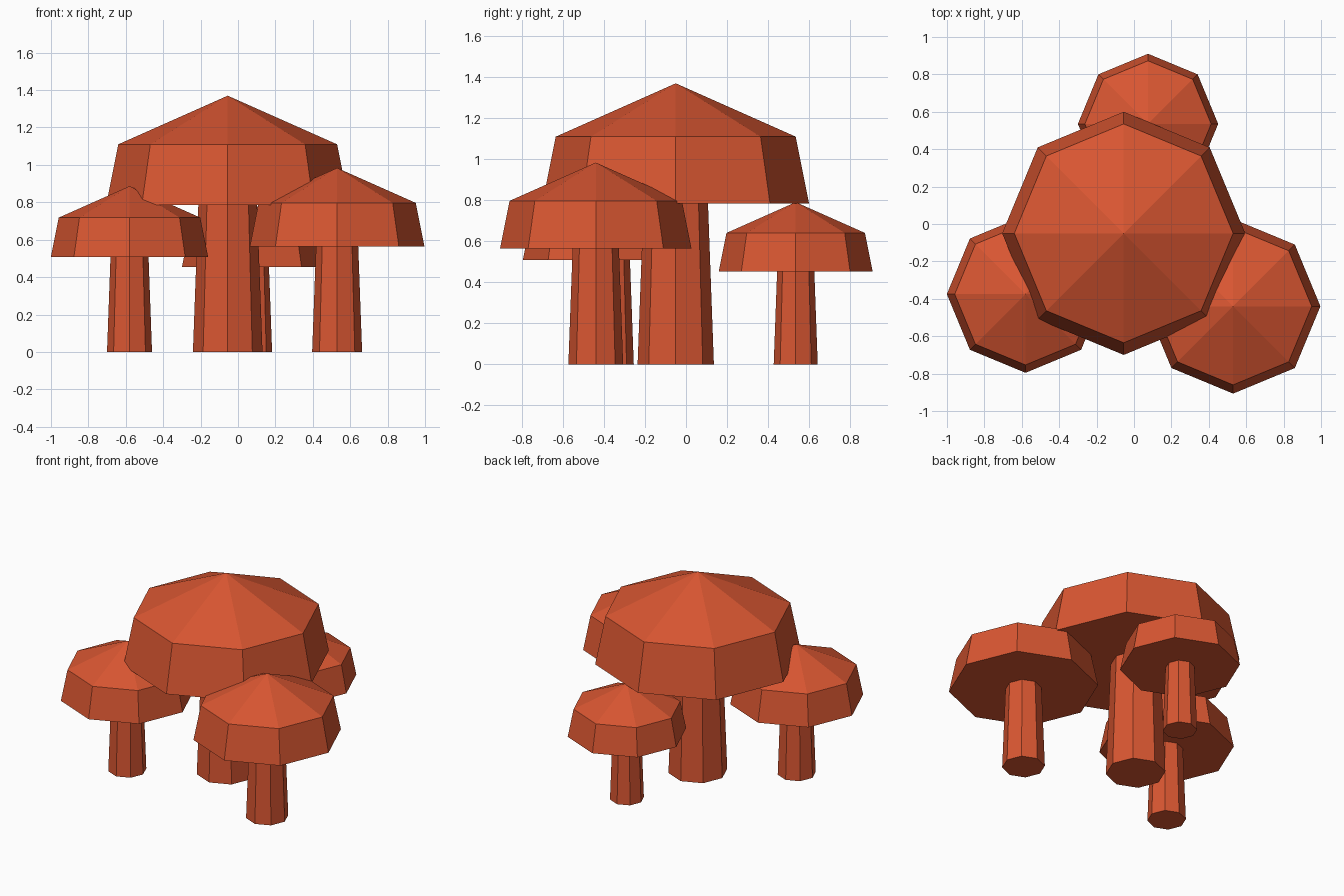
import bpy
import bmesh
from math import cos, sin, pi

SIDES = 8

cube = bpy.data.objects.get("Cube")
if cube:
    bpy.data.objects.remove(cube, do_unlink=True)

red = bpy.data.materials.new("brick_red")
red.use_nodes = True
colour = (0.69, 0.093, 0.031, 1.0)
red.diffuse_color = colour
red.node_tree.nodes["Principled BSDF"].inputs["Base Color"].default_value = colour


def lathe(name, profile, location, scale):
    """Closed flat-faced solid from (radius, z) rings; zero radius makes a tip."""
    bm = bmesh.new()
    rings = []
    for r, z in profile:
        if r == 0:
            rings.append([bm.verts.new((0, 0, z))] * SIDES)
        else:
            angles = [2 * pi * i / SIDES for i in range(SIDES)]
            rings.append([bm.verts.new((r * cos(a), r * sin(a), z)) for a in angles])
    for low, high in zip(rings, rings[1:]):
        for i in range(SIDES):
            j = (i + 1) % SIDES
            corners = [low[i], low[j], high[j], high[i]]
            bm.faces.new(list(dict.fromkeys(corners)))
    # Close the flat ends
    bm.faces.new(rings[0][::-1])
    if profile[-1][0] > 0:
        bm.faces.new(rings[-1])
    bmesh.ops.recalc_face_normals(bm, faces=bm.faces)
    mesh = bpy.data.meshes.new(name)
    bm.to_mesh(mesh)
    bm.free()
    mesh.materials.append(red)
    obj = bpy.data.objects.new(name, mesh)
    obj.location = (*location, 0)
    obj.scale = (scale,) * 3
    bpy.context.collection.objects.link(obj)


# Full-size profiles shared by every mushroom
STEM = [(0.186, 0), (0.157, 0.79)]
CAP = [(0.65, 0.785), (0.585, 1.11), (0, 1.37)]

# Position and relative size of each mushroom
MUSHROOMS = {
    "centre": ((-0.055, -0.05), 1.0),
    "front_right": ((-0.58, -0.375), 0.647),
    "front_left": ((0.53, -0.44), 0.718),
    "back": ((0.075, 0.535), 0.577),
}

for place, (spot, size) in MUSHROOMS.items():
    lathe(place + "_mushroom_stem", STEM, spot, size)
    lathe(place + "_mushroom_cap", CAP, spot, size)
